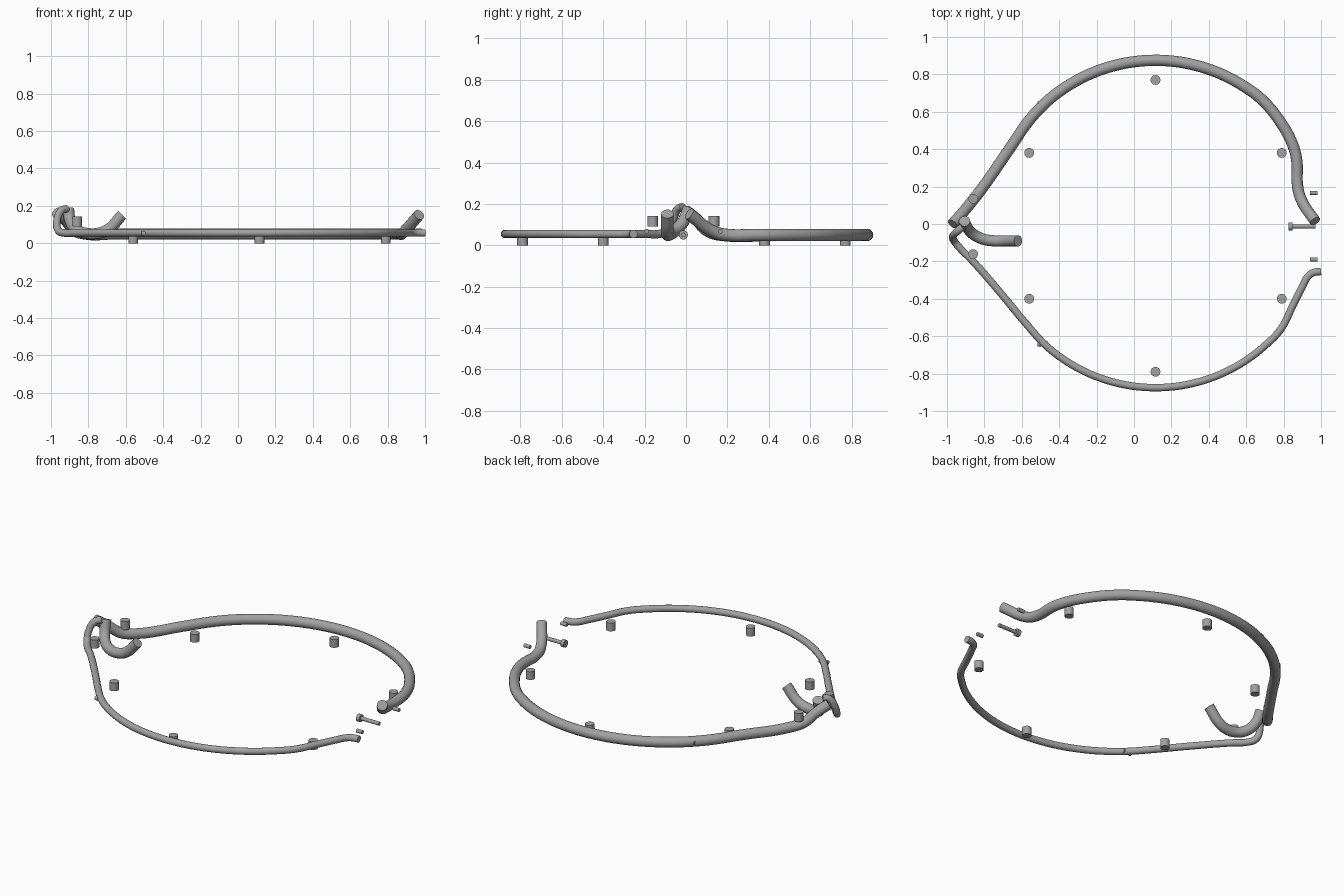
import bpy, math
from mathutils import Vector

if "Cube" in bpy.data.objects:
    bpy.data.objects.remove(bpy.data.objects["Cube"])

grey = bpy.data.materials.new("steel grey")
grey.diffuse_color = (0.36, 0.36, 0.36, 1)
grey.use_nodes = True
grey.node_tree.nodes["Principled BSDF"].inputs["Base Color"].default_value = grey.diffuse_color


def smooth(ob):
    bpy.ops.object.select_all(action='DESELECT')
    ob.select_set(True)
    bpy.context.view_layer.objects.active = ob
    bpy.ops.object.shade_smooth_by_angle(angle=math.radians(40))


def tube(name, pts, radius):
    """Round capped tube through the given points."""
    cu = bpy.data.curves.new(name, 'CURVE')
    cu.dimensions = '3D'
    cu.bevel_depth = radius
    cu.bevel_resolution = 6
    cu.use_fill_caps = True
    cu.resolution_u = 6
    sp = cu.splines.new('BEZIER')
    sp.bezier_points.add(len(pts) - 1)
    for bp, p in zip(sp.bezier_points, pts):
        bp.co = p
        bp.handle_left_type = bp.handle_right_type = 'AUTO'
    ob = bpy.data.objects.new(name, cu)
    bpy.context.collection.objects.link(ob)
    bpy.ops.object.select_all(action='DESELECT')
    ob.select_set(True)
    bpy.context.view_layer.objects.active = ob
    bpy.ops.object.convert(target='MESH')
    ob = bpy.context.object
    ob.data.materials.clear()
    ob.data.materials.append(grey)
    smooth(ob)


def rod(name, a, b, radius):
    """Straight cylinder from a to b."""
    a, b = Vector(a), Vector(b)
    bpy.ops.mesh.primitive_cylinder_add(vertices=24, radius=radius, depth=(b - a).length,
                                        location=(a + b) / 2)
    ob = bpy.context.object
    ob.name = name
    ob.rotation_euler = (b - a).to_track_quat('Z', 'Y').to_euler()
    ob.data.materials.append(grey)
    smooth(ob)


def arc(side, z, start, end, n=13):
    """Points on the main circle, from left to right."""
    out = []
    for i in range(n):
        t = math.radians(start + (end - start) * i / (n - 1))
        out.append((0.115 + 0.875 * math.cos(t), side * 0.875 * math.sin(t), z))
    return out


# thick back half of the ring with raised ends
tube("back_ring_tube",
     [(-0.97, 0.0, 0.165), (-0.925, 0.05, 0.125), (-0.875, 0.11, 0.068), (-0.82, 0.18, 0.05),
      (-0.66, 0.41, 0.05), (-0.56, 0.555, 0.05)]
     + arc(1, 0.05, 132, 50)
     + [(0.78, 0.55, 0.05), (0.85, 0.42, 0.05), (0.87, 0.34, 0.05), (0.875, 0.2, 0.05),
        (0.892, 0.135, 0.065), (0.968, 0.015, 0.152)], 0.03)

# thin front half of the ring
tube("front_ring_tube",
     [(-0.915, -0.015, 0.185), (-0.945, -0.04, 0.175), (-0.968, -0.065, 0.12),
      (-0.962, -0.09, 0.07), (-0.93, -0.13, 0.055), (-0.87, -0.19, 0.055),
      (-0.7, -0.385, 0.055), (-0.58, -0.53, 0.055)]
     + arc(-1, 0.055, 132, 40)
     + [(0.845, -0.445, 0.055), (0.90, -0.335, 0.055), (0.935, -0.275, 0.055),
        (0.965, -0.258, 0.055), (1.0, -0.254, 0.055)], 0.02)

# bent hook tube at the left
tube("hook_tube",
     [(-0.906, 0.015, 0.18), (-0.897, -0.01, 0.12), (-0.865, -0.05, 0.073), (-0.81, -0.08, 0.053),
      (-0.75, -0.09, 0.053), (-0.695, -0.09, 0.073), (-0.62, -0.09, 0.152)], 0.03)

# support pegs
for x, y in ((0.115, 0.78), (0.79, 0.39), (-0.56, 0.39)):
    for s in (1, -1):
        rod("support_peg", (x, s * y - 0.01, 0), (x, s * y - 0.01, 0.05), 0.026)
for s in (1, -1):
    rod("raised_peg", (-0.86, s * 0.148 - 0.013, 0.09), (-0.86, s * 0.148 - 0.013, 0.142), 0.026)
    rod("locking_pin", (0.94, s * 0.178 - 0.012, 0.068), (0.98, s * 0.178 - 0.012, 0.068), 0.011)
    rod("tube_stud", (-0.515, s * 0.642, 0.052), (-0.46, s * 0.642, 0.052), 0.013)

# bolt at the right
rod("bolt_head", (0.825, -0.013, 0.05), (0.847, -0.013, 0.05), 0.022)
rod("bolt_shank", (0.845, -0.013, 0.05), (0.97, -0.013, 0.05), 0.011)
